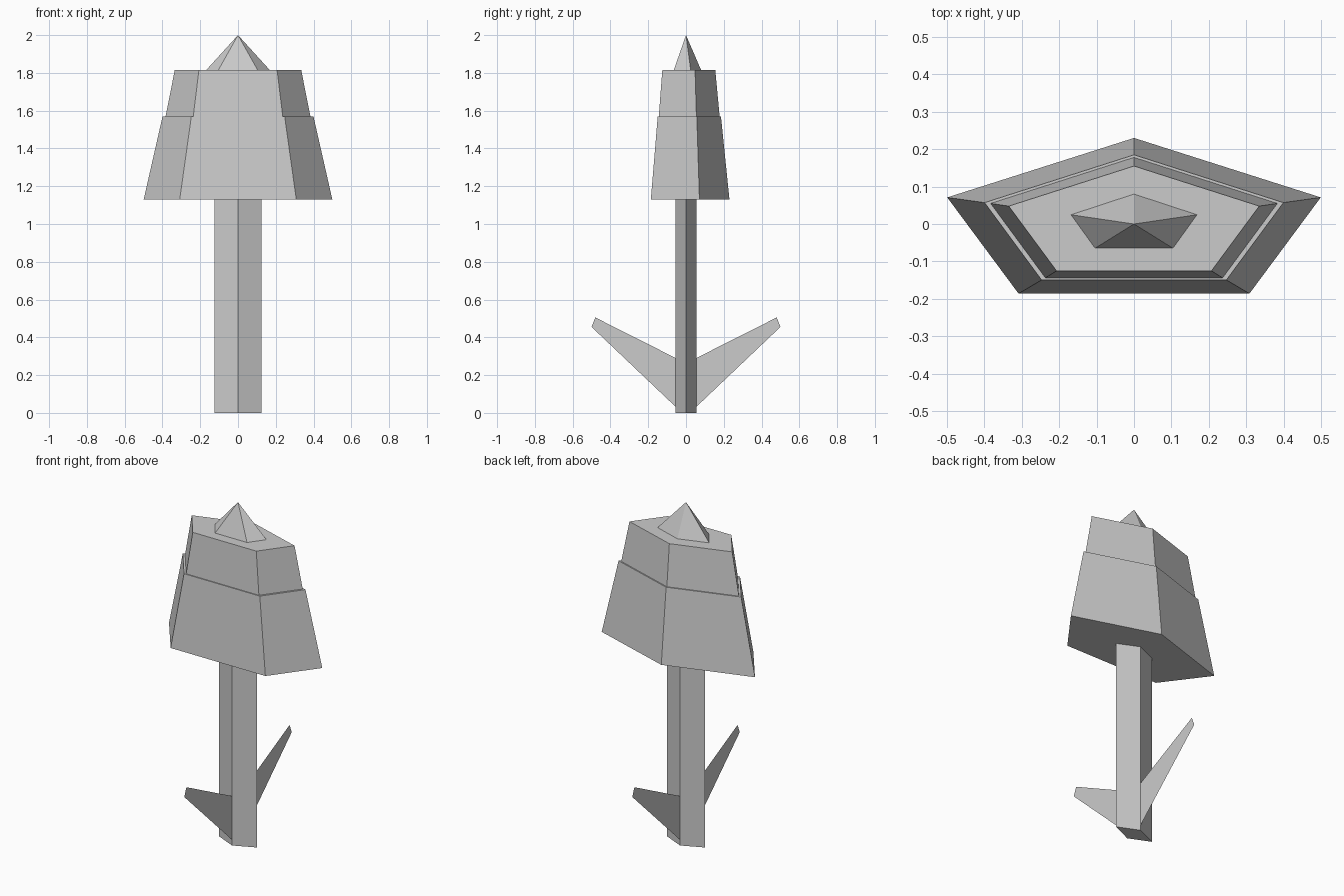
import bpy, bmesh, math

if "Cube" in bpy.data.objects:
    bpy.data.objects.remove(bpy.data.objects["Cube"])


def make_object(name, bm):
    mesh = bpy.data.meshes.new(name)
    bm.to_mesh(mesh)
    bm.free()
    obj = bpy.data.objects.new(name, mesh)
    bpy.context.collection.objects.link(obj)
    return obj


def prism(name, sides, z0, r0, z1, r1=None):
    """Closed tapered prism; radii are (x, y) pairs, r1=None makes a point."""
    bm = bmesh.new()

    def ring(z, r):
        angles = [math.pi / 2 + math.tau * i / sides for i in range(sides)]
        return [bm.verts.new((r[0] * math.cos(a), r[1] * math.sin(a), z)) for a in angles]

    low = ring(z0, r0)
    bm.faces.new(low[::-1])
    high = ring(z1, r1) if r1 else None
    tip = None if r1 else bm.verts.new((0, 0, z1))
    for i in range(sides):
        j = (i + 1) % sides
        top = [high[j], high[i]] if r1 else [tip]
        bm.faces.new([low[i], low[j]] + top)
    if r1:
        bm.faces.new(high)
    return make_object(name, bm)


# Diamond-section stem
prism("stem", 4, 0.0, (0.125, 0.056), 1.13, (0.125, 0.056))

# Five-sided flattened bloom: two tiers and a pointed tip
prism("lower_bloom", 5, 1.13, (0.525, 0.23), 1.57, (0.42, 0.185))
prism("upper_bloom", 5, 1.57, (0.403, 0.178), 1.815, (0.352, 0.155))
prism("bloom_tip", 5, 1.815, (0.177, 0.08), 2.0)

# Thin flat leaves, front and back
LEAF = [(0.04, 0.018), (0.5, 0.455), (0.48, 0.505), (0.04, 0.283)]
for name, side in (("front_leaf", -1), ("back_leaf", 1)):
    bm = bmesh.new()
    bm.faces.new([bm.verts.new((0, side * y, z)) for y, z in LEAF])
    make_object(name, bm)
